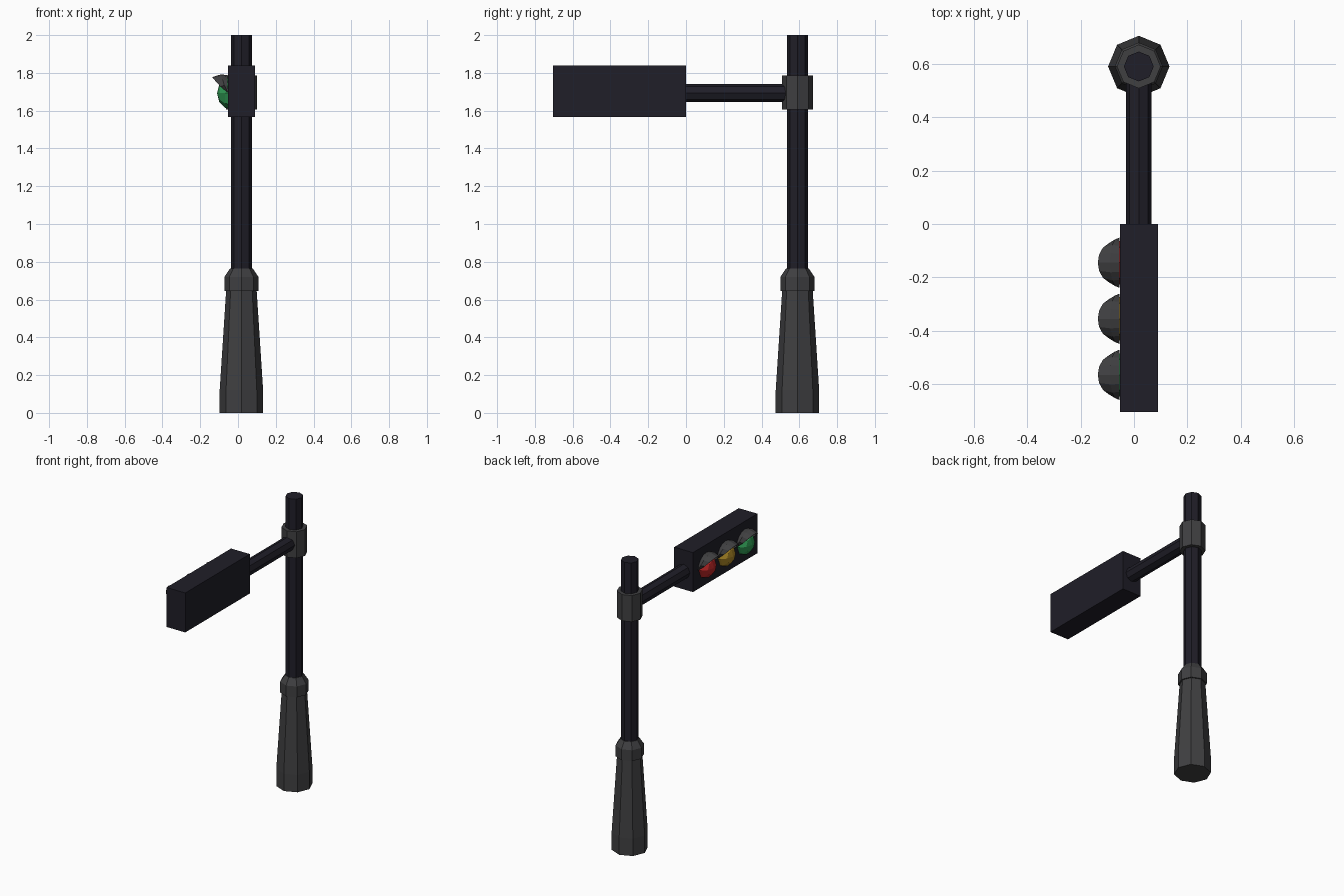
import bpy, bmesh
from math import sin, cos, pi
from mathutils import Matrix, Vector

if "Cube" in bpy.data.objects:
    bpy.data.objects.remove(bpy.data.objects["Cube"])

PX, PY, ARM_Z = 0.018, 0.59, 1.693   # pole axis and arm height
FACE_X = -0.053                      # lamp side of the signal box


def material(name, rgb):
    m = bpy.data.materials.new(name)
    m.diffuse_color = (*rgb, 1)
    m.use_nodes = True
    m.node_tree.nodes["Principled BSDF"].inputs["Base Color"].default_value = m.diffuse_color
    return m


BLACK = material("black paint", (0.014, 0.013, 0.021))
GREY = material("dark grey", (0.05, 0.05, 0.053))
LENSES = [("red", (0.50, 0.02, 0.02)), ("amber", (0.42, 0.25, 0.02)),
          ("green", (0.03, 0.33, 0.09))]


def finish(bm, name, mat):
    bmesh.ops.recalc_face_normals(bm, faces=bm.faces[:])
    me = bpy.data.meshes.new(name)
    bm.to_mesh(me)
    bm.free()
    me.materials.append(mat)
    ob = bpy.data.objects.new(name, me)
    bpy.context.collection.objects.link(ob)
    return ob


def lathe(name, profile, mat, matrix, sides=8, tip=False):
    """Stack of (radius, height) rings, capped; optional point at the end."""
    bm = bmesh.new()
    rings = [[bm.verts.new((r * cos(2 * pi * i / sides), r * sin(2 * pi * i / sides), z))
              for i in range(sides)] for r, z in (profile[:-1] if tip else profile)]
    for a, b in zip(rings, rings[1:]):
        for i in range(sides):
            j = (i + 1) % sides
            bm.faces.new((a[i], a[j], b[j], b[i]))
    bm.faces.new(rings[0][::-1])
    if tip:
        p = bm.verts.new((0, 0, profile[-1][1]))
        for i in range(sides):
            bm.faces.new((rings[-1][i], rings[-1][(i + 1) % sides], p))
    else:
        bm.faces.new(rings[-1])
    bm.transform(matrix)
    return finish(bm, name, mat)


def visor(name, y):
    """Half hood over a lamp, longest at the top."""
    bm = bmesh.new()
    n = 8
    rows = []
    for radius, reach in ((0.088, 0), (0.092, 0.035), (0.078, 0.08)):
        row = []
        for i in range(n + 1):
            t = pi * i / n
            row.append(bm.verts.new((FACE_X - reach * sin(t) ** 0.8 - 0.002,
                                     y + radius * cos(t),
                                     ARM_Z + 0.005 + radius * sin(t))))
        rows.append(row)
    for a, b in zip(rows, rows[1:]):
        for i in range(n):
            bm.faces.new((a[i], a[i + 1], b[i + 1], b[i]))
    bmesh.ops.remove_doubles(bm, verts=bm.verts[:], dist=0.0005)
    ob = finish(bm, name, GREY)
    mod = ob.modifiers.new("thickness", 'SOLIDIFY')
    mod.thickness = 0.004
    mod.offset = 0


# Upright parts
at_pole = Matrix.Translation((PX, PY, 0))
lathe("base", [(0.115, 0), (0.115, 0.12), (0.081, 0.645)], GREY, at_pole)
lathe("base_collar", [(0.09, 0.645), (0.09, 0.72), (0.06, 0.765)], GREY, at_pole)
lathe("pole", [(0.056, 0.7), (0.056, 2.0)], BLACK, at_pole)
lathe("arm_collar", [(0.082, 1.605), (0.082, 1.787)], GREY, at_pole)

# Arm towards the signal box
along_y = Matrix.Translation((PX, 0, ARM_Z)) @ Matrix.Rotation(-pi / 2, 4, 'X')
lathe("arm", [(0.048, -0.01), (0.048, 0.56)], BLACK, along_y)

# Signal box
lo, hi = Vector((FACE_X, -0.705, 1.567)), Vector((0.09, 0, 1.84))
bm = bmesh.new()
bmesh.ops.create_cube(bm, size=1, matrix=Matrix.Translation((lo + hi) / 2)
                      @ Matrix.Diagonal((*(hi - lo), 1)))
finish(bm, "signal_box", BLACK)

# Lamps with hoods
for k, (colour, rgb) in enumerate(LENSES):
    y = -0.145 - 0.21 * k
    side = Matrix.Translation((FACE_X, y, ARM_Z)) @ Matrix.Rotation(-pi / 2, 4, 'Y')
    lathe(colour + "_lens", [(0.082, -0.005), (0.077, 0.017), (0.047, 0.046), (0, 0.058)],
          material(colour, rgb), side, tip=True)
    visor(colour + "_visor", y)
